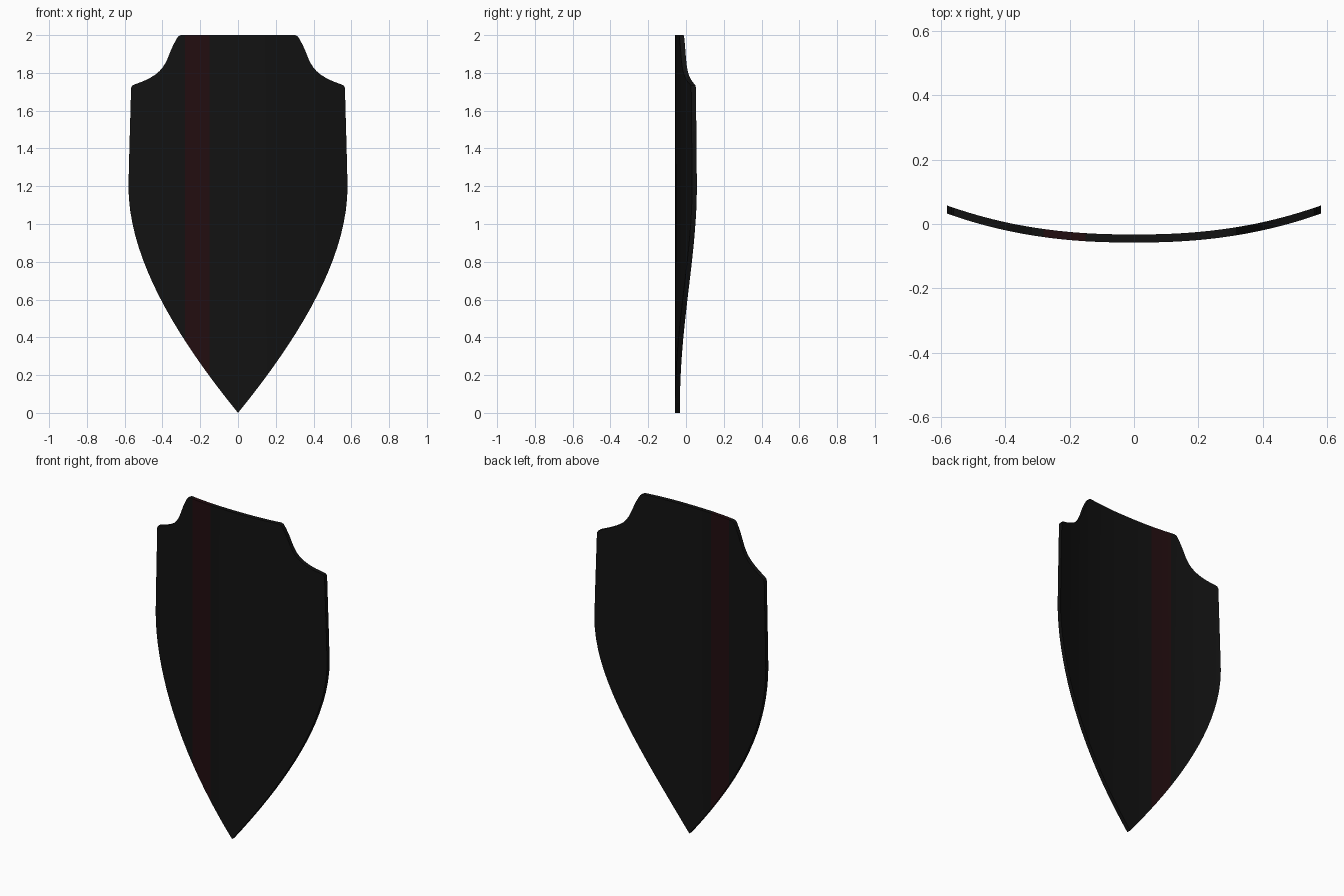
import bpy, bmesh
from mathutils import Vector
from mathutils.geometry import interpolate_bezier

if "Cube" in bpy.data.objects:
    bpy.data.objects.remove(bpy.data.objects["Cube"])

HALF_W, THICK, RISE = 0.58, 0.025, 0.09
STRIPE = (-0.28, -0.15)


def material(name, rgb):
    m = bpy.data.materials.new(name)
    m.diffuse_color = (*rgb, 1)
    m.use_nodes = True
    m.node_tree.nodes["Principled BSDF"].inputs["Base Color"].default_value = m.diffuse_color
    return m


def bend(x):
    """Front surface y of the bowed board."""
    return -0.0575 + RISE * (abs(x) / HALF_W) ** 2.3


# Right half of the outline (x, z): tip, belly curve, straight flank, scooped shoulder
belly = interpolate_bezier(Vector((0, 0)), Vector((0.3, 0.37)),
                           Vector((HALF_W, 0.8)), Vector((HALF_W, 1.2)), 20)
half = [tuple(p) for p in belly]
half += [(0.575, 1.4), (0.566, 1.72), (0.56, 1.733)]
scoop = interpolate_bezier(Vector((0.55, 1.738)), Vector((0.36, 1.80)),
                           Vector((0.39, 1.87)), Vector((0.328, 1.975)), 12)
half += [tuple(p) for p in scoop]
half += [(0.317, 1.993), (0.303, 2.0)]
outline = half + [(-x, z) for x, z in reversed(half[1:])]

# Flat board, sliced into vertical columns
bm = bmesh.new()
bm.faces.new([bm.verts.new((x, 0, z)) for x, z in outline])
cuts = [i * 0.04 for i in range(-14, 15)] + [STRIPE[1]]
for x in cuts:
    bmesh.ops.bisect_plane(bm, geom=bm.verts[:] + bm.edges[:] + bm.faces[:],
                           dist=1e-5, plane_co=(x, 0, 0), plane_no=(1, 0, 0))

# Thicken, then bow around the vertical axis
ext = bmesh.ops.extrude_face_region(bm, geom=bm.faces[:], use_keep_orig=True)
for v in [g for g in ext["geom"] if isinstance(g, bmesh.types.BMVert)]:
    v.co.y += THICK
for v in bm.verts:
    v.co.y += bend(v.co.x)
bmesh.ops.triangulate(bm, faces=[f for f in bm.faces if len(f.verts) > 4])
bmesh.ops.recalc_face_normals(bm, faces=bm.faces[:])

# Red vertical stripe on front, back and rim
for f in bm.faces:
    if STRIPE[0] < f.calc_center_median().x < STRIPE[1]:
        f.material_index = 1

mesh = bpy.data.meshes.new("shield_board")
bm.to_mesh(mesh)
bm.free()
mesh.materials.append(material("black", (0.006, 0.006, 0.006)))
mesh.materials.append(material("dark_red", (0.016, 0.004, 0.005)))
shield = bpy.data.objects.new("shield_board", mesh)
bpy.context.collection.objects.link(shield)
bpy.context.view_layer.objects.active = shield
shield.select_set(True)
bpy.ops.object.shade_smooth_by_angle(angle=0.5)
